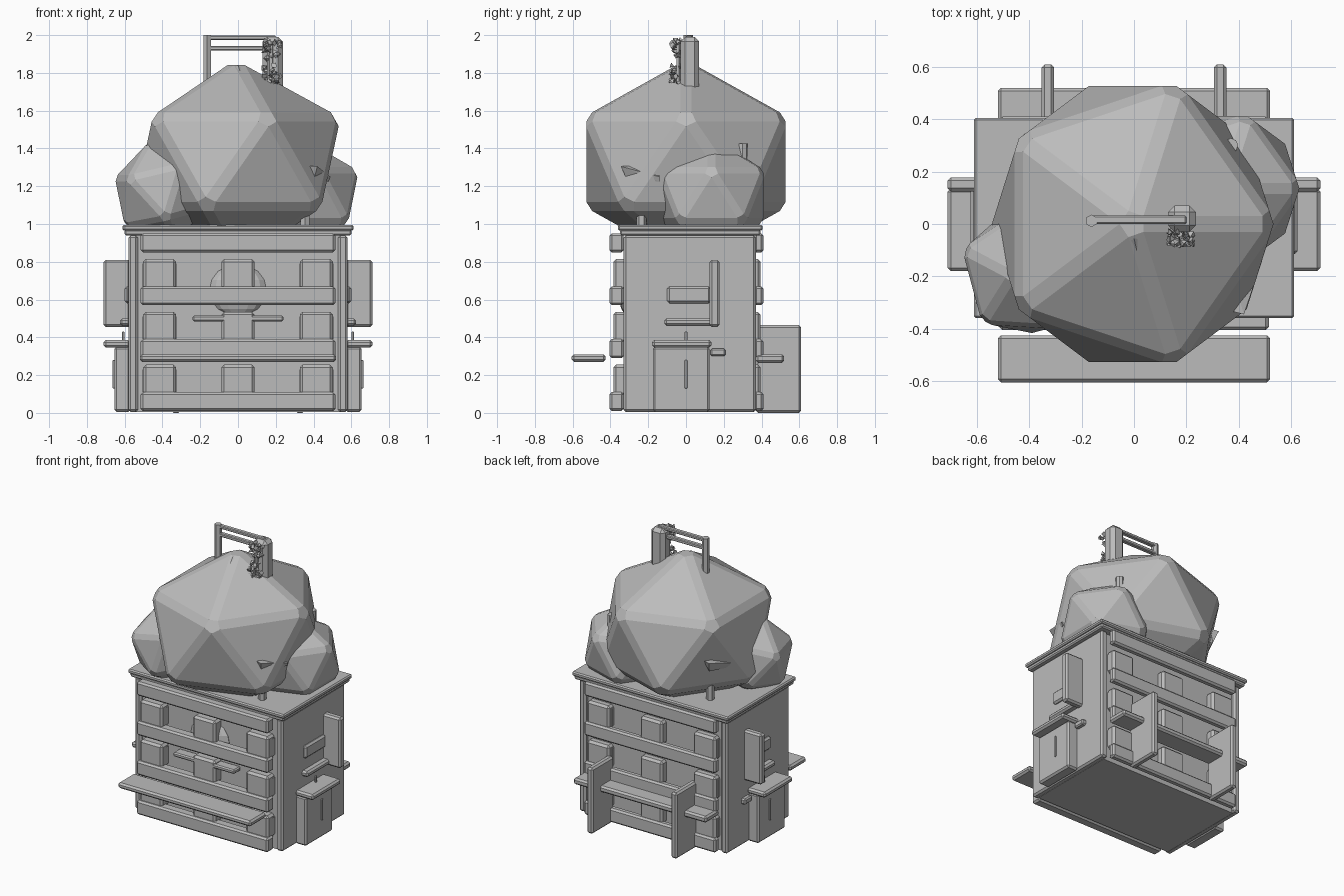
import bpy, bmesh, math, random
from mathutils import Matrix, Euler, Vector

if "Cube" in bpy.data.objects:
    bpy.data.objects.remove(bpy.data.objects["Cube"])

random.seed(4)
GREY = bpy.data.materials.new("plain_grey")
GREY.diffuse_color = (0.5, 0.5, 0.5, 1)
GREY.use_nodes = True
GREY.node_tree.nodes["Principled BSDF"].inputs["Base Color"].default_value = GREY.diffuse_color


def finish(name, bm):
    bmesh.ops.recalc_face_normals(bm, faces=bm.faces)
    me = bpy.data.meshes.new(name)
    bm.to_mesh(me)
    bm.free()
    me.materials.append(GREY)
    ob = bpy.data.objects.new(name, me)
    bpy.context.collection.objects.link(ob)
    return ob


def box(name, x, y, z, bevel=0.012):
    """Chamfered box from (min, max) ranges."""
    bm = bmesh.new()
    bmesh.ops.create_cube(bm, size=1)
    for v in bm.verts:
        for i, r in enumerate((x, y, z)):
            v.co[i] = r[0] if v.co[i] < 0 else r[1]
    if bevel:
        bmesh.ops.bevel(bm, geom=bm.edges[:], offset=bevel, segments=1, affect='EDGES')
    return finish(name, bm)


def mirrored_box(name, x, y, z, bevel=0.012):
    box(name + "_right", x, y, z, bevel)
    box(name + "_left", (-x[1], -x[0]), y, z, bevel)


def foliage(name, centre, scale, rot=(0, 0, 0), bevel=0.03):
    """Chamfered twenty-sided bush."""
    bm = bmesh.new()
    bmesh.ops.create_icosphere(bm, subdivisions=1, radius=1)
    m = Matrix.LocRotScale(Vector(centre), Euler(rot), Vector(scale))
    bmesh.ops.transform(bm, matrix=m, verts=bm.verts)
    bmesh.ops.bevel(bm, geom=bm.edges[:], offset=bevel, segments=1, affect='EDGES')
    return finish(name, bm)


def post(name, centre, radius, z, sides=6):
    bm = bmesh.new()
    bmesh.ops.create_cone(bm, cap_ends=True, segments=sides, radius1=radius, radius2=radius,
                          depth=z[1] - z[0])
    bmesh.ops.translate(bm, vec=(*centre, (z[0] + z[1]) / 2), verts=bm.verts)
    return finish(name, bm)


def hull(name, points):
    bm = bmesh.new()
    for p in points:
        bm.verts.new(p)
    bmesh.ops.convex_hull(bm, input=bm.verts)
    return finish(name, bm)


# Body: core, side walls, roof
box("body_core", (-0.54, 0.54), (-0.31, 0.34), (0.005, 0.95), 0)
mirrored_box("side_wall", (0.53, 0.58), (-0.33, 0.37), (0.005, 0.94))
box("roof_lower", (-0.60, 0.60), (-0.35, 0.395), (0.94, 0.97), 0.008)
box("roof_upper", (-0.612, 0.612), (-0.36, 0.405), (0.965, 0.995), 0.008)

# Crate slats and spacer blocks on front and back
for side, slat_y, block_y in (("front", (-0.405, -0.33), (-0.385, -0.30)),
                              ("back", (0.36, 0.41), (0.33, 0.395))):
    for i in range(4):
        z = 0.01 + 0.28 * i
        box(f"{side}_slat_{i}", (-0.515, 0.515), slat_y, (z, z + 0.10))
        if i < 3:
            for j, x in enumerate((-0.415, 0, 0.415)):
                box(f"{side}_block_{i}_{j}", (x - 0.088, x + 0.088), block_y,
                    (z + 0.08, z + 0.245), 0.015)
    inner = -0.34 if side == "front" else 0.36
    for x in (-0.415, 0.415):
        for z in (0.11, 0.39, 0.67):
            box(f"{side}_backing", (x - 0.09, x + 0.09), sorted((inner, inner * 0.9)),
                (z, z + 0.12), 0)

# Front counter and small items in the front recess
box("front_counter", (-0.52, 0.52), (-0.605, -0.425), (0.27, 0.31))
box("front_inner_shelf", (-0.24, 0.24), (-0.385, -0.31), (0.485, 0.515), 0.008)
bm = bmesh.new()
bmesh.ops.create_uvsphere(bm, u_segments=14, v_segments=8, radius=1)
bmesh.ops.transform(bm, verts=bm.verts, matrix=Matrix.LocRotScale(
    Vector((0, -0.30, 0.65)), None, Vector((0.155, 0.06, 0.14))))
finish("front_pot", bm)

# Back bench with upright fins
box("back_bench", (-0.52, 0.52), (0.37, 0.52), (0.265, 0.31))
mirrored_box("back_fin", (0.305, 0.353), (0.37, 0.61), (0.0, 0.465))

# Side tables, cabinets, handles, shelves and upright fins
mirrored_box("side_table", (0.57, 0.712), (-0.18, 0.135), (0.345, 0.385))
mirrored_box("side_cabinet", (0.57, 0.655), (-0.175, 0.125), (0.005, 0.35))
mirrored_box("side_handle", (0.65, 0.664), (-0.007, 0.007), (0.13, 0.28), 0.003)
mirrored_box("side_table_knob", (0.60, 0.615), (-0.007, 0.007), (0.38, 0.43), 0.003)
mirrored_box("side_fin", (0.57, 0.712), (0.125, 0.178), (0.455, 0.81))
mirrored_box("side_shelf_low", (0.57, 0.625), (-0.115, 0.15), (0.46, 0.50))
mirrored_box("side_shelf_high", (0.57, 0.60), (-0.10, 0.13), (0.58, 0.67))
mirrored_box("side_peg", (0.57, 0.61), (0.13, 0.21), (0.30, 0.34), 0.008)

# Foliage masses
foliage("canopy", (-0.005, 0.0, 1.33), (0.615, 0.635, 0.545), bevel=0.032)
foliage("bush_right", (0.345, 0.135, 1.15), (0.33, 0.335, 0.31), bevel=0.022)
foliage("bush_left", (-0.40, -0.18, 1.17), (0.28, 0.28, 0.285),
        (0, math.radians(-14), math.radians(15)), 0.02)

# Posts below the canopy and leaf wedges, repeated half a turn apart
for s, tag in ((1, "right"), (-1, "left")):
    post(f"canopy_post_{tag}", (0.355 * s, -0.235 * s), 0.027, (0.97, 1.24))
    hull(f"leaf_{tag}", [(0.36 * s, -0.15 * s, 1.31), (0.36 * s, -0.33 * s, 1.31),
                         (0.49 * s, -0.14 * s, 1.25), (0.48 * s, -0.14 * s, 1.225),
                         (0.42 * s, -0.345 * s, 1.305), (0.40 * s, -0.31 * s, 1.23)])
post("bush_knob", (0.37, 0.30), 0.028, (1.32, 1.425), 8)
hull("crown_leaf", [(0, -0.055, 1.84), (-0.10, -0.135, 1.765), (0.11, -0.07, 1.77),
                    (0.03, -0.185, 1.755), (0, -0.08, 1.72)])

# Top frame with a small vine
post("frame_post_left", (-0.163, 0.012), 0.024, (1.70, 2.0))
box("frame_post_right", (0.13, 0.237), (-0.03, 0.07), (1.70, 1.99), 0.025)
box("frame_rail_top", (-0.165, 0.20), (0.0, 0.032), (1.975, 1.997), 0.005)
box("frame_rail_low", (-0.165, 0.20), (0.0, 0.032), (1.918, 1.942), 0.005)
bm = bmesh.new()
for i in range(44):
    z = random.uniform(1.87, 1.97) if i % 2 else random.uniform(1.74, 1.84)
    pos = Vector((0.175 + random.uniform(-0.045, 0.045), random.uniform(-0.075, -0.03), z))
    rot = Euler([random.uniform(0, 6.28) for _ in range(3)])
    bmesh.ops.create_cone(bm, cap_ends=True, segments=4, radius1=0.018, radius2=0, depth=0.022,
                          matrix=Matrix.LocRotScale(pos, rot, None))
finish("vine_leaves", bm)
post("vine_stem", (0.175, -0.04), 0.012, (1.66, 1.96), 5)
